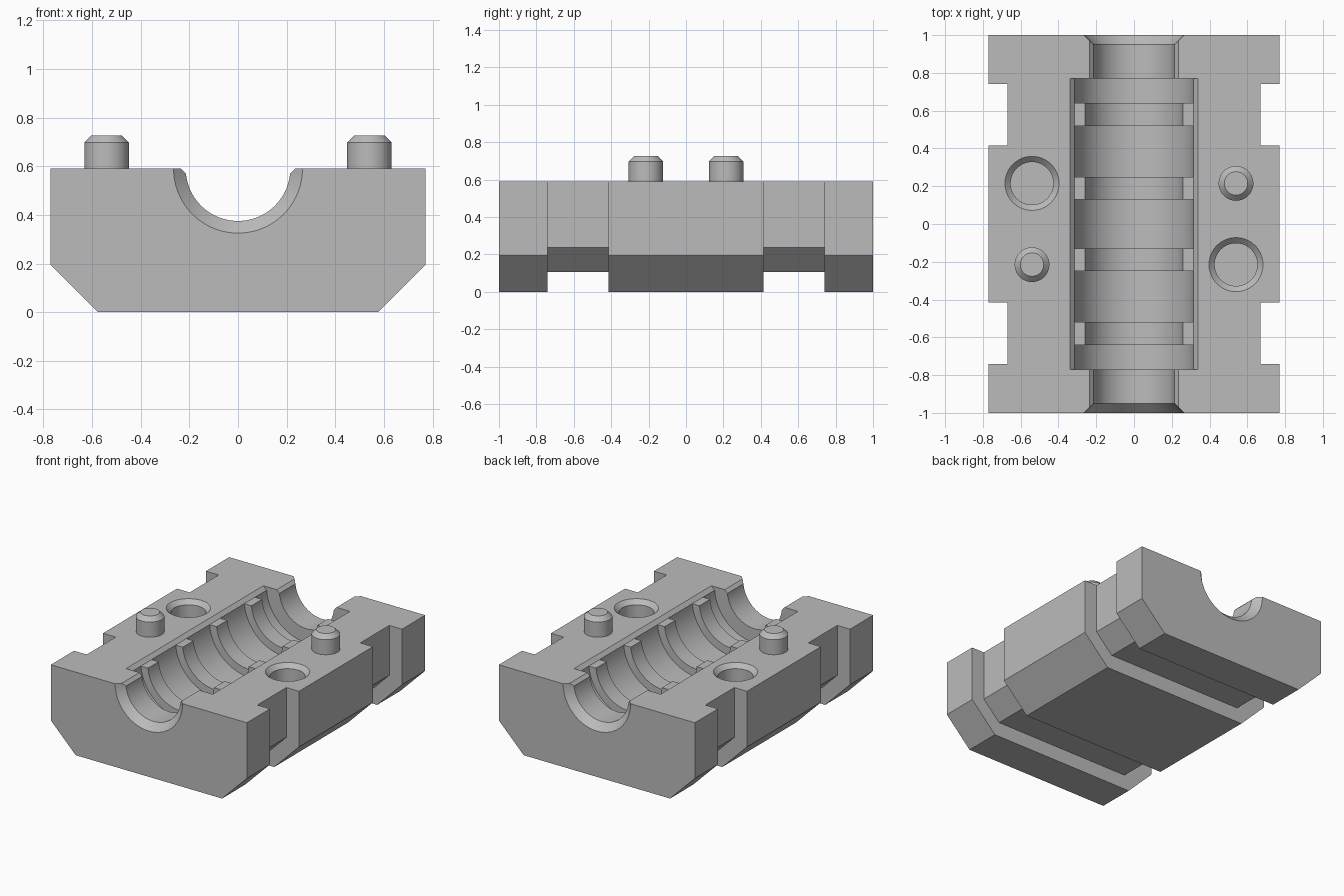
import bpy, bmesh, math

cube = bpy.data.objects.get("Cube")
if cube:
    bpy.data.objects.remove(cube, do_unlink=True)

TOP = 0.59      # parting face height
LIP = 0.565     # bottom of the bevel along the bore edges
SEGMENTS = 96

grey = bpy.data.materials.new("light grey")
grey.use_nodes = True
grey.diffuse_color = (0.5, 0.5, 0.5, 1)
grey.node_tree.nodes["Principled BSDF"].inputs["Base Color"].default_value = grey.diffuse_color


def finish(bm, name):
    bmesh.ops.recalc_face_normals(bm, faces=bm.faces)
    mesh = bpy.data.meshes.new(name)
    bm.to_mesh(mesh)
    bm.free()
    mesh.materials.append(grey)
    obj = bpy.data.objects.new(name, mesh)
    bpy.context.collection.objects.link(obj)
    return obj


def prism(name, profile, y0, y1):
    """Extrude an x-z outline along y."""
    bm = bmesh.new()
    face = bm.faces.new([bm.verts.new((x, y0, z)) for x, z in profile])
    moved = bmesh.ops.extrude_face_region(bm, geom=[face])["geom"]
    verts = [v for v in moved if isinstance(v, bmesh.types.BMVert)]
    bmesh.ops.translate(bm, verts=verts, vec=(0, y1 - y0, 0))
    return finish(bm, name)


def lathe(name, profile, place):
    """Revolve (radius, height) pairs; place maps (a, b, height) to a point."""
    bm = bmesh.new()
    angles = [2 * math.pi * i / SEGMENTS for i in range(SEGMENTS)]
    rings = [[bm.verts.new(place(r * math.cos(t), r * math.sin(t), h)) for t in angles]
             for r, h in profile]
    for low, high in zip(rings, rings[1:]):
        for i in range(SEGMENTS):
            j = (i + 1) % SEGMENTS
            bm.faces.new((low[i], low[j], high[j], high[i]))
    bm.faces.new(rings[0])
    bm.faces.new(rings[-1])
    return finish(bm, name)


def mirrored(half):
    return half + [(-x, z) for x, z in reversed(half)]


def cut(body, cutter):
    mod = body.modifiers.new("cut", 'BOOLEAN')
    mod.operation = 'DIFFERENCE'
    mod.solver = 'EXACT'
    mod.object = cutter
    bpy.context.view_layer.objects.active = body
    bpy.ops.object.modifier_apply(modifier=mod.name)
    bpy.data.objects.remove(cutter, do_unlink=True)


def smooth(obj):
    bpy.ops.object.select_all(action='DESELECT')
    obj.select_set(True)
    bpy.context.view_layer.objects.active = obj
    bpy.ops.object.shade_smooth_by_angle(angle=math.radians(25))


# Block with bevelled lower edges
block = prism("mould_block", mirrored([(0.575, 0), (0.77, 0.195), (0.77, TOP)]), -1, 1)

# Strap grooves around the sides and underside
inner = mirrored([(0.67, 0.8), (0.67, 0.236), (0.539, 0.105)])
outer = [(-1, 0.8), (-1, -0.2), (1, -0.2), (1, 0.8)]
for y0, y1 in ((-0.74, -0.415), (0.415, 0.74)):
    cut(block, prism("groove_cutter", inner + outer, y0, y1))

# Stepped bore: flared mouths, necks, wide chamber with four ribs
half_bore = [(0.26, 0.13), (0.26, 0.25), (0.315, 0.25), (0.315, 0.52), (0.26, 0.52),
             (0.26, 0.64), (0.315, 0.64), (0.315, 0.77), (0.215, 0.77), (0.215, 0.95),
             (0.315, 1.05)]
half_bore.insert(0, (0.315, 0.13))
bore = [(r, -y) for r, y in reversed(half_bore)] + half_bore
cut(block, lathe("bore_cutter", bore, lambda a, b, h: (a, h, TOP + b)))

# Bevelled lips beside the necks and the chamber
for width, length in ((0.21, 1.1), (0.315, 0.77)):
    rise = 0.1
    lip = mirrored([(width, LIP), (width + rise, LIP + rise)])
    cut(block, prism("lip_cutter", lip, -length, length))

# Sockets and locating pins sit in opposite corners
for side, label in ((1, "left"), (-1, "right")):
    x, y = side * 0.54, side * 0.215
    socket = [(0.113, TOP - 0.14), (0.113, TOP - 0.03), (0.153, TOP + 0.01)]
    cut(block, lathe("socket_cutter", socket, lambda a, b, h: (x + a, b - y, h)))
    pin = [(0.092, TOP - 0.02), (0.092, 0.697), (0.062, 0.727)]
    smooth(lathe(label + "_locating_pin", pin, lambda a, b, h: (x + a, y + b, h)))
smooth(block)
